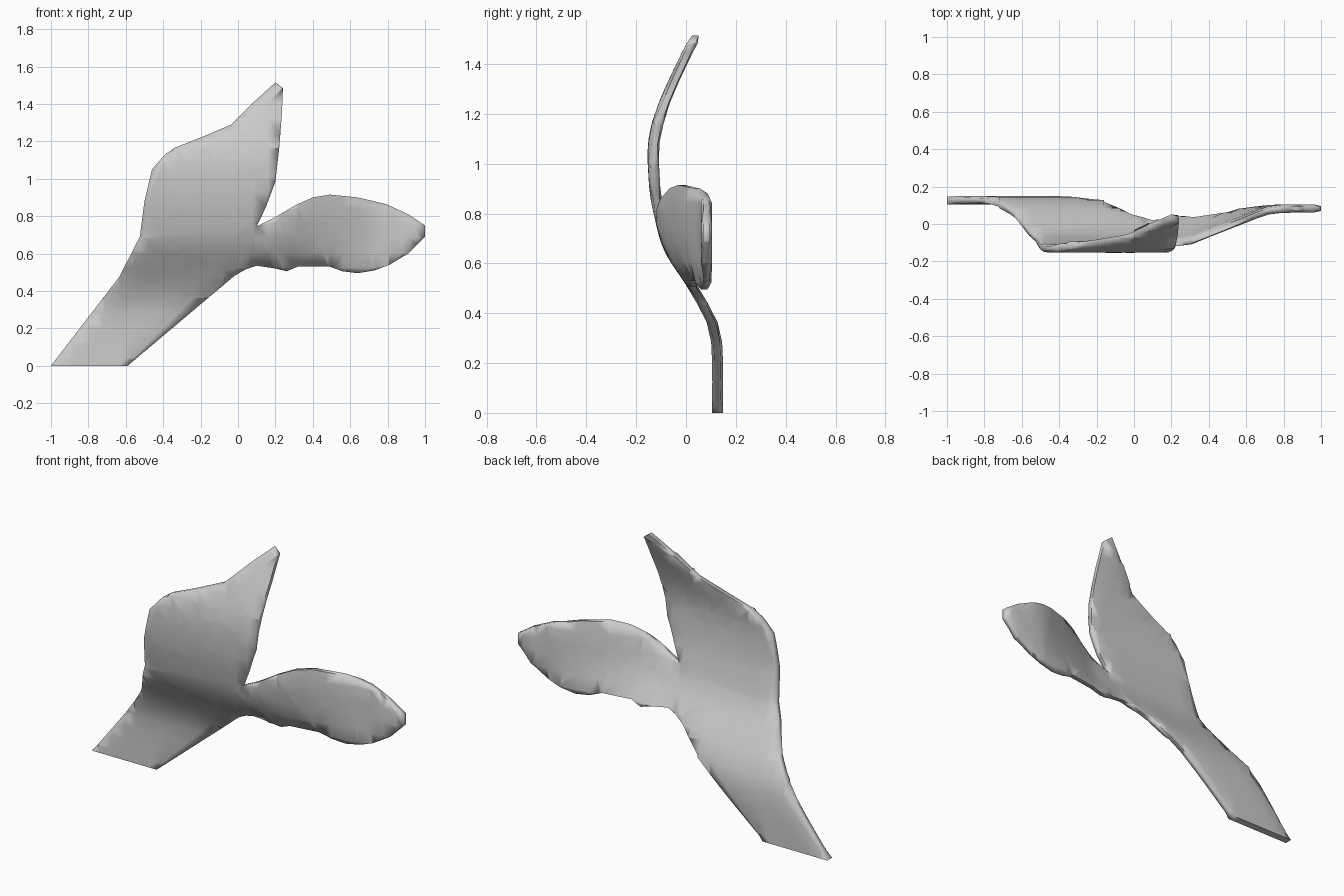
import bpy, bmesh

if "Cube" in bpy.data.objects:
    bpy.data.objects.remove(bpy.data.objects["Cube"])

# Outline of the forked leaf in the front view (x, z)
OUTLINE = [(-1, 0), (-.59, 0), (-.02, .48), (.04, .515), (.10, .535), (.20, .52),
           (.26, .505), (.32, .53), (.49, .53), (.56, .505), (.64, .495), (.73, .51),
           (.81, .54), (.91, .60), (1, .69), (1, .75), (.91, .81), (.79, .865),
           (.64, .90), (.49, .915), (.40, .90), (.31, .86), (.19, .79), (.10, .745),
           (.15, .85), (.20, .985), (.22, 1.16), (.235, 1.35), (.24, 1.485),
           (.20, 1.515), (.09, 1.415), (-.035, 1.29), (-.20, 1.22), (-.34, 1.165),
           (-.39, 1.13), (-.46, 1.05), (-.50, .88), (-.525, .69), (-.635, .475)]
# Depth wave of the tall blade by height, and blend to the side blade's depth by x
WAVE = [(0, .126), (.22, .126), (.35, .11), (.5, .03), (.65, -.065), (.8, -.108),
        (.92, -.127), (1.1, -.128), (1.25, -.085), (1.52, .04)]
BLEND = [(.1, 0), (.24, .04), (.4, .34), (.6, .73), (.72, .95), (.82, 1)]
HALF = 0.022


def lookup(table, t):
    """Smooth (Hermite) interpolation through table points."""
    t = min(max(t, table[0][0]), table[-1][0])
    n = len(table)

    def slope(i):
        a, b = table[max(i - 1, 0)], table[min(i + 1, n - 1)]
        return (b[1] - a[1]) / (b[0] - a[0])
    for i in range(n - 1):
        (a, p), (b, q) = table[i], table[i + 1]
        if t <= b:
            h, u = b - a, (t - a) / (b - a)
            return ((2*u**3 - 3*u*u + 1) * p + (u**3 - 2*u*u + u) * h * slope(i)
                    + (3*u*u - 2*u**3) * q + (u**3 - u*u) * h * slope(i + 1))


def depth(x, z):
    k = lookup(BLEND, x)
    return lookup(WAVE, z) * (1 - k) + .083 * k


# Flat sheet with a narrow border, sliced into a grid so it can bend
bm = bmesh.new()
face = bm.faces.new([bm.verts.new((x, 0, z)) for x, z in OUTLINE])
bmesh.ops.inset_region(bm, faces=[face], thickness=.016, use_even_offset=True)
bmesh.ops.triangulate(bm, faces=bm.faces[:])
for axis, start, count in (((1, 0, 0), -.96, 25), ((0, 0, 1), .043, 19)):
    for i in range(count):
        c = start + .08 * i
        bmesh.ops.bisect_plane(bm, geom=bm.verts[:] + bm.edges[:] + bm.faces[:],
                               plane_co=[c * a for a in axis], plane_no=axis, dist=1e-5)

# Thicken, thinner along the rim, then bend
half = {v: (.013 if v.is_boundary and v.co.z > .001 else HALF) for v in bm.verts}
table = [(v.co.copy(), half[v]) for v in bm.verts]
thick = {(round(c.x, 5), round(c.z, 5)): h for c, h in table}
new = bmesh.ops.extrude_face_region(bm, geom=bm.faces[:], use_keep_orig=True)["geom"]
back = {g for g in new if isinstance(g, bmesh.types.BMVert)}
for v in bm.verts:
    h = thick[(round(v.co.x, 5), round(v.co.z, 5))]
    v.co.y = depth(v.co.x, v.co.z) + (h if v in back else -h)
bmesh.ops.recalc_face_normals(bm, faces=bm.faces[:])

mesh = bpy.data.meshes.new("forked_leaf")
bm.to_mesh(mesh)
bm.free()
leaf = bpy.data.objects.new("forked_leaf", mesh)
bpy.context.collection.objects.link(leaf)
bpy.context.view_layer.objects.active = leaf
leaf.select_set(True)
bpy.ops.object.shade_smooth_by_angle(angle=1.4)
